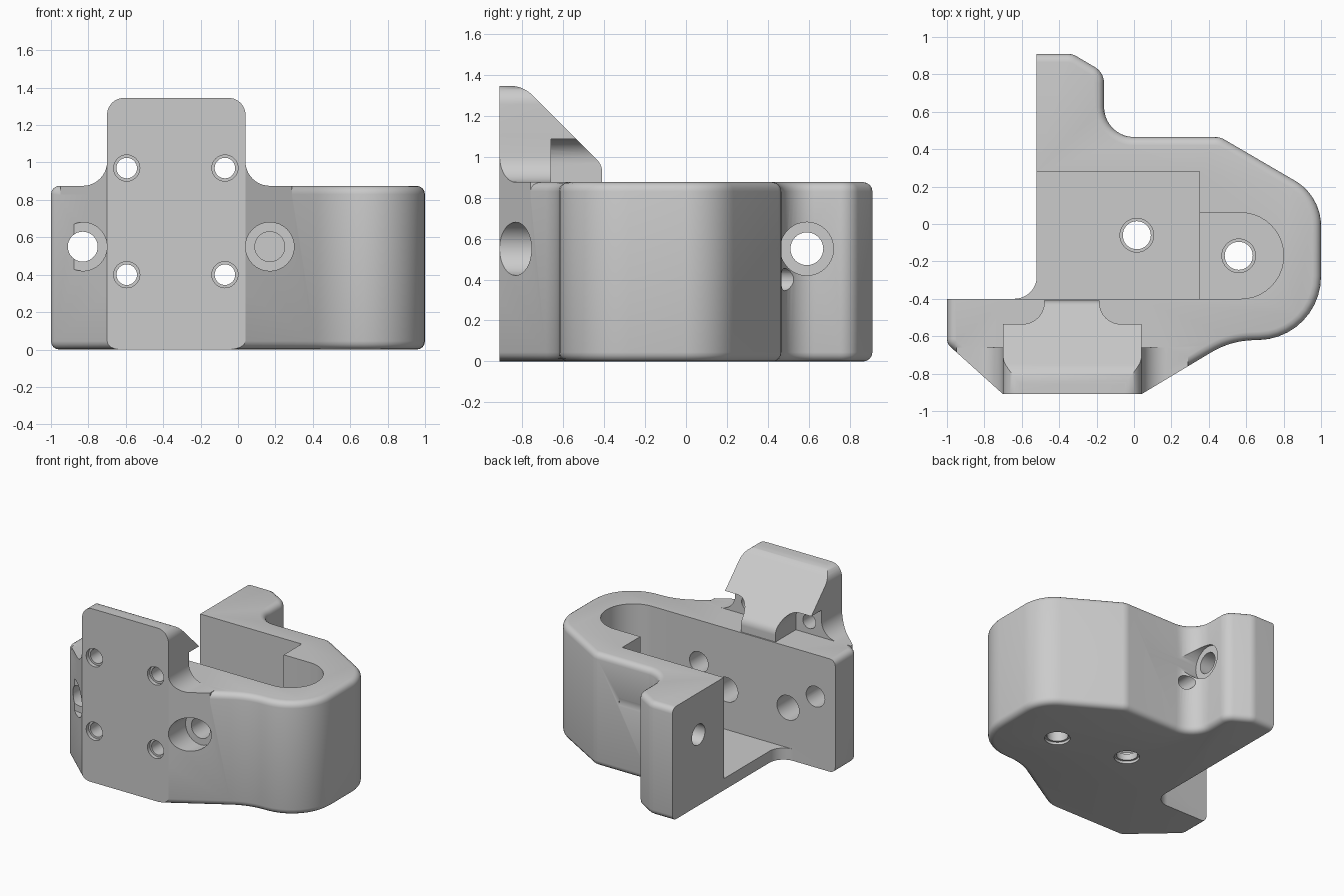
import bpy, bmesh, math
from mathutils import Vector

if "Cube" in bpy.data.objects:
    bpy.data.objects.remove(bpy.data.objects["Cube"])

grey = bpy.data.materials.new("plain grey")
grey.use_nodes = True
grey.diffuse_color = (0.6, 0.6, 0.6, 1)
grey.node_tree.nodes["Principled BSDF"].inputs["Base Color"].default_value = (0.6, 0.6, 0.6, 1)


def rounded(corners, steps=10):
    """Outline from (a, b, radius) corners."""
    out = []
    for i, (a, b, r) in enumerate(corners):
        p = Vector((a, b))
        if not r:
            out.append(p)
            continue
        d1 = (Vector(corners[i - 1][:2]) - p).normalized()
        d2 = (Vector(corners[(i + 1) % len(corners)][:2]) - p).normalized()
        half = d1.angle(d2) / 2
        c = p + (d1 + d2).normalized() * r / math.sin(half)
        t = r / math.tan(half)
        s, e = p + d1 * t - c, p + d2 * t - c
        sweep = math.pi - 2 * half
        for k in range(steps + 1):
            f = k / steps
            out.append(c + (s * math.sin((1 - f) * sweep) + e * math.sin(f * sweep)) / math.sin(sweep))
    return out


def place(axis, a, b, h):
    return {"x": (h, a, b), "y": (a, h, b), "z": (a, b, h)}[axis]


def prism(name, outline, axis, lo, hi, bevel_rule=None):
    bm = bmesh.new()
    rings = [[bm.verts.new(place(axis, a, b, h)) for a, b in outline] for h in (lo, hi)]
    n = len(outline)
    for ring in rings:
        bm.faces.new(ring)
    for k in range(n):
        j = (k + 1) % n
        bm.faces.new((rings[0][k], rings[0][j], rings[1][j], rings[1][k]))
    bmesh.ops.recalc_face_normals(bm, faces=bm.faces)
    if bevel_rule:
        edges = [e for e in bm.edges if abs(e.verts[0].co.z - e.verts[1].co.z) < 1e-5
                 and bevel_rule((e.verts[0].co + e.verts[1].co) / 2)]
        bmesh.ops.bevel(bm, geom=edges, offset=0.045, segments=4, profile=0.5, affect="EDGES")
    mesh = bpy.data.meshes.new(name)
    bm.to_mesh(mesh)
    bm.free()
    ob = bpy.data.objects.new(name, mesh)
    bpy.context.collection.objects.link(ob)
    mesh.materials.append(grey)
    return ob


def box(name, x0, x1, y0, y1, z0, z1):
    return prism(name, [(x0, y0), (x1, y0), (x1, y1), (x0, y1)], "z", z0, z1)


def combine(ob, other, how):
    m = ob.modifiers.new("join", "BOOLEAN")
    m.operation, m.object, m.solver = how, other, "EXACT"
    graph = bpy.context.evaluated_depsgraph_get()
    mesh = bpy.data.meshes.new_from_object(ob.evaluated_get(graph))
    ob.modifiers.clear()
    ob.data = mesh
    bpy.data.objects.remove(other)


def bore(ob, axis, a, b, r, lo, hi, sides=32):
    ring = [(a + r * math.cos(math.tau * k / sides), b + r * math.sin(math.tau * k / sides))
            for k in range(sides)]
    combine(ob, prism("cutter", ring, axis, lo, hi), "DIFFERENCE")


# Main block from its plan outline, outer rims rounded
plan = rounded([(-.70, -.91, 0), (.04, -.91, 0), (.515, -.625, .45), (1, -.61, .34),
                (1, .15, .28), (.46, .465, .1), (-.16, .465, .16), (-.16, .81, .1),
                (-.33, .91, .1), (-.52, .91, 0), (-.52, -.40, .12), (-1, -.40, 0),
                (-1, -.64, .06)])


def outer_rim(m):
    return m.y > -.9 and not (m.x < -.515 and m.y > -.405)


bracket = prism("bracket_body", plan, "z", 0, .875, outer_rim)

# Open cavity and round-ended slot
combine(bracket, box("cutter", -1.1, .35, -.40, .28, .09, 1), "DIFFERENCE")
slot = rounded([(.3, -.40, 0), (.8, -.40, .229), (.8, .06, .229), (.3, .06, 0)])
combine(bracket, prism("cutter", slot, "z", .13, 1), "DIFFERENCE")

# Upright plate with flared shoulders, kept inside the plan outline
flare = rounded([(-.95, .8, 0), (.29, .8, 0), (.29, .875, 0), (.04, .875, .13), (.04, 1.1, 0),
                 (-.70, 1.1, 0), (-.70, .875, .13), (-.95, .875, 0)])
shoulders = prism("shoulders", flare, "y", -1, -.66)
combine(shoulders, prism("cutter", plan, "z", .5, 1.4), "INTERSECT")

plate = prism("plate", rounded([(-.70, .3, 0), (.04, .3, 0), (.04, 1.345, .09),
                                (-.70, 1.345, .09)]), "y", -.91, -.4)
slope = rounded([(-.95, .2, 0), (-.41, .2, 0), (-.41, .96, .08), (-.795, 1.345, .15),
                 (-.95, 1.345, 0)])
combine(plate, prism("cutter", slope, "x", -1, 1), "INTERSECT")

# Screw head pockets opening to each side behind the plate
for x, side in ((-.595, -1), (-.07, 1)):
    bore(plate, "y", x, .97, .115, -.66, -.3)
    x0, x1 = sorted((x - side * .115, x + side * .3))
    combine(plate, box("cutter", x0, x1, -.66, -.3, .875, .97), "DIFFERENCE")
    x0, x1 = sorted((x, x + side * .3))
    combine(plate, box("cutter", x0, x1, -.66, -.3, .96, 1.085), "DIFFERENCE")

combine(bracket, plate, "UNION")
combine(bracket, shoulders, "UNION")

# Four plate screw holes
for x in (-.595, -.07):
    for z in (.4, .97):
        bore(bracket, "y", x, z, .055, -1, -.3)
        bore(bracket, "y", x, z, .07, -1, -.88)
    bore(bracket, "y", x, .4, .095, -.66, -.39)
bore(bracket, "y", -.07, .4, .055, .2, .7)

# Large front bores with spot faces
for x, seat in ((-.83, -.75), (.17, -.70)):
    bore(bracket, "y", x, .55, .08, -1, -.3)
    bore(bracket, "y", x, .55, .13, -1.1, seat)

# Cross bore through the rear post
bore(bracket, "x", .59, .55, .08, -.7, 0)
bore(bracket, "x", .59, .55, .13, -.18, .25)

# Floor holes with shallow countersinks
for x, y, floor in ((.015, -.06, .09), (.56, -.17, .13)):
    bore(bracket, "z", x, y, .075, -.1, .3)
    bore(bracket, "z", x, y, .09, -.1, .02)
    bore(bracket, "z", x, y, .09, floor - .02, .3)

bpy.ops.object.select_all(action="DESELECT")
bracket.select_set(True)
bpy.context.view_layer.objects.active = bracket
bpy.ops.object.shade_smooth_by_angle(angle=math.radians(30))
